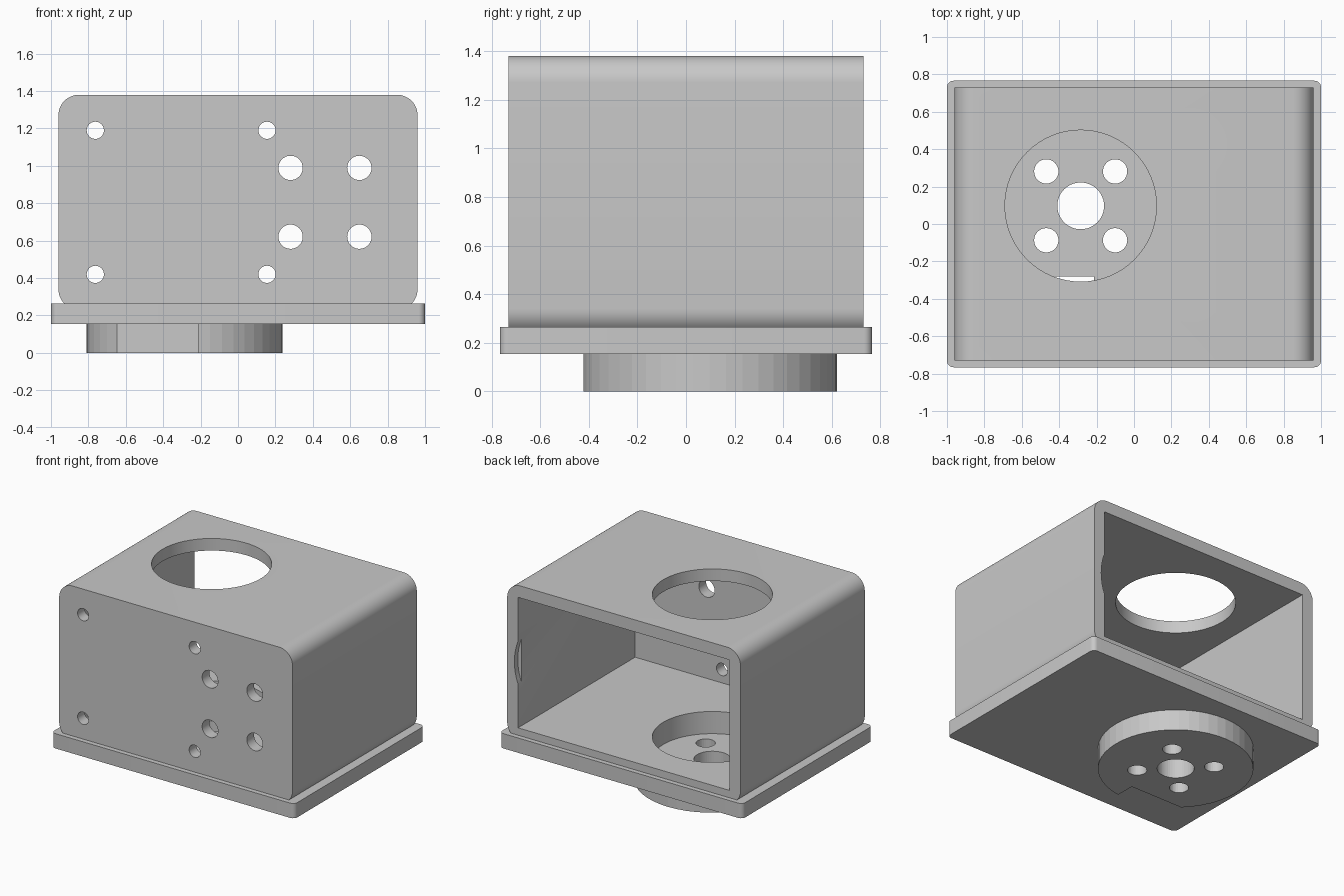
import bpy
import bmesh
import math
from mathutils import Matrix

if "Cube" in bpy.data.objects:
    bpy.data.objects.remove(bpy.data.objects["Cube"], do_unlink=True)

GREY = (0.58, 0.58, 0.58, 1)
grey = bpy.data.materials.new("matte grey")
grey.use_nodes = True
grey.diffuse_color = GREY
grey.node_tree.nodes["Principled BSDF"].inputs["Base Color"].default_value = GREY


def add_object(name, bm):
    bmesh.ops.recalc_face_normals(bm, faces=bm.faces)
    mesh = bpy.data.meshes.new(name)
    bm.to_mesh(mesh)
    bm.free()
    mesh.materials.append(grey)
    obj = bpy.data.objects.new(name, mesh)
    bpy.context.collection.objects.link(obj)
    return obj


def box(name, x, y, z):
    """Block spanning the given (low, high) ranges."""
    bm = bmesh.new()
    bmesh.ops.create_cube(bm, size=1)
    for v in bm.verts:
        for i, (low, high) in enumerate((x, y, z)):
            v.co[i] = low if v.co[i] < 0 else high
    return add_object(name, bm)


def rounded_box(name, x, y, z, axis, radius, segments):
    """Block with the four edges along one axis rounded."""
    obj = box(name, x, y, z)
    bm = bmesh.new()
    bm.from_mesh(obj.data)
    edges = [e for e in bm.edges
             if abs((e.verts[0].co - e.verts[1].co).normalized()[axis]) > 0.9]
    bmesh.ops.bevel(bm, geom=edges, offset=radius, segments=segments,
                    profile=0.5, affect='EDGES')
    bm.to_mesh(obj.data)
    bm.free()
    return obj


def cylinder(name, a, b, radius, low, high, along_y=False, sides=48):
    """Upright cylinder at x=a, y=b, or one along y at x=a, z=b."""
    bm = bmesh.new()
    bmesh.ops.create_cone(bm, cap_ends=True, segments=sides, radius1=radius,
                          radius2=radius, depth=high - low)
    mid = (low + high) / 2
    if along_y:
        matrix = Matrix.Translation((a, mid, b)) @ Matrix.Rotation(math.pi / 2, 4, 'X')
    else:
        matrix = Matrix.Translation((a, b, mid))
    bmesh.ops.transform(bm, matrix=matrix, verts=bm.verts)
    return add_object(name, bm)


def cut(obj, cutters):
    bpy.context.view_layer.objects.active = obj
    for cutter in cutters:
        mod = obj.modifiers.new("cut", 'BOOLEAN')
        mod.operation = 'DIFFERENCE'
        mod.solver = 'EXACT'
        mod.object = cutter
        bpy.ops.object.modifier_apply(modifier=mod.name)
        bpy.data.objects.remove(cutter, do_unlink=True)


def smooth(obj):
    bpy.ops.object.select_all(action='DESELECT')
    obj.select_set(True)
    bpy.context.view_layer.objects.active = obj
    bpy.ops.object.shade_smooth_by_angle(angle=math.radians(25))


PORT_X, PORT_Y, PORT_R = -0.285, 0.097, 0.405   # vertical port through the case
MOTOR_X, MOTOR_Z = 0.465, 0.805                 # centre of the front mount
BOLT, BOLT_R = 0.184, 0.065
PLATE_BOTTOM, PLATE_TOP = 0.155, 0.265

# Housing: rounded shell, open at the back
housing = rounded_box("housing", (-0.96, 0.96), (-0.73, 0.73), (0.23, 1.38), 1, 0.11, 12)
cutters = [
    box("trim", (-2, 2), (-2, 2), (0, PLATE_TOP)),
    box("cavity", (-0.87, 0.87), (-0.645, 1), (0.32, 1.29)),
    cylinder("port", PORT_X, PORT_Y, PORT_R, 0.1, 2, sides=64),
    cylinder("rim_recess", MOTOR_X, MOTOR_Z, 0.436, 0.69, 1, True, 64),
]
# Screw holes and motor bolt holes in the front wall
for x in (-0.763, 0.155):
    for z in (0.42, 1.19):
        cutters.append(cylinder("screw_hole", x, z, 0.046, -1, -0.5, True, 32))
for sx in (-1, 1):
    for sz in (-1, 1):
        cutters.append(cylinder("bolt_hole", MOTOR_X + sx * BOLT, MOTOR_Z + sz * BOLT,
                                BOLT_R, -1, -0.5, True, 32))
cut(housing, cutters)
smooth(housing)

# Base plate with the port running through it
plate = rounded_box("base_plate", (-1, 1), (-0.766, 0.766),
                    (PLATE_BOTTOM, PLATE_TOP), 2, 0.035, 6)
cut(plate, [cylinder("port", PORT_X, PORT_Y, PORT_R, 0, 1, sides=64)])
smooth(plate)

# Mounting disc below, with bolt holes, shaft hole and a side notch
disc = cylinder("mounting_disc", PORT_X, PORT_Y, 0.524, 0, PLATE_BOTTOM)
cutters = [cylinder("shaft_hole", PORT_X, PORT_Y, 0.125, -1, 1),
           box("notch", (-1, -0.215), (-1, -0.28), (-1, 1))]
for sx in (-1, 1):
    for sy in (-1, 1):
        cutters.append(cylinder("bolt_hole", PORT_X + sx * BOLT, PORT_Y + sy * BOLT,
                                BOLT_R, -1, 1, sides=32))
cut(disc, cutters)
